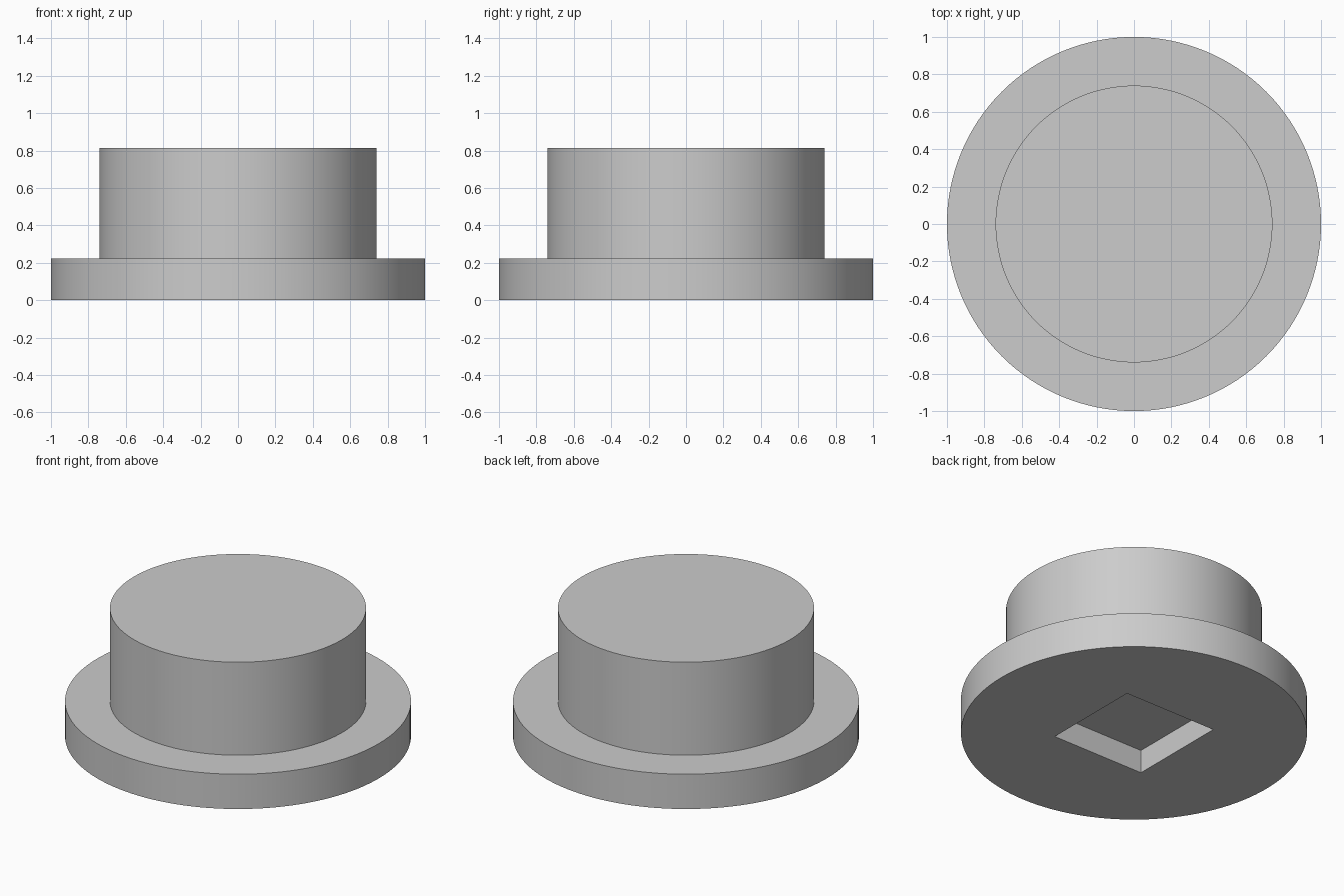
import bpy

cube = bpy.data.objects.get("Cube")
if cube:
    bpy.data.objects.remove(cube, do_unlink=True)

SEGMENTS = 128
FLANGE_TOP = 0.222
BOSS_TOP = 0.815
RECESS_SIDE = 0.65
RECESS_DEPTH = 0.148

grey = bpy.data.materials.new("light_grey")
grey.use_nodes = True
colour = (0.604, 0.604, 0.604, 1)
grey.diffuse_color = colour
grey.node_tree.nodes["Principled BSDF"].inputs["Base Color"].default_value = colour


def disc(name, radius, bottom, top):
    bpy.ops.mesh.primitive_cylinder_add(
        vertices=SEGMENTS, radius=radius, depth=top - bottom,
        location=(0, 0, (bottom + top) / 2))
    obj = bpy.context.object
    obj.name = name
    obj.data.materials.append(grey)
    return obj


# Wide flange at the base
flange = disc("flange", 1, 0, FLANGE_TOP)

# Square blind recess in the underside, centred on the bottom plane
bpy.ops.mesh.primitive_cube_add(size=1)
cutter = bpy.context.object
cutter.name = "recess_cutter"
cutter.scale = (RECESS_SIDE, RECESS_SIDE, 2 * RECESS_DEPTH)
cutter.data.materials.append(grey)
cutter.hide_render = True

cut = flange.modifiers.new("square_recess", "BOOLEAN")
cut.operation = "DIFFERENCE"
cut.solver = "EXACT"
cut.object = cutter
bpy.context.view_layer.objects.active = flange
bpy.ops.object.modifier_apply(modifier=cut.name)
bpy.data.objects.remove(cutter, do_unlink=True)

# Solid boss, sunk slightly into the flange
boss = disc("boss", 0.74, FLANGE_TOP - 0.03, BOSS_TOP)

# Round sides smooth, rims sharp
bpy.ops.object.select_all(action="DESELECT")
for part in (flange, boss):
    part.select_set(True)
bpy.context.view_layer.objects.active = flange
bpy.ops.object.shade_smooth_by_angle()
